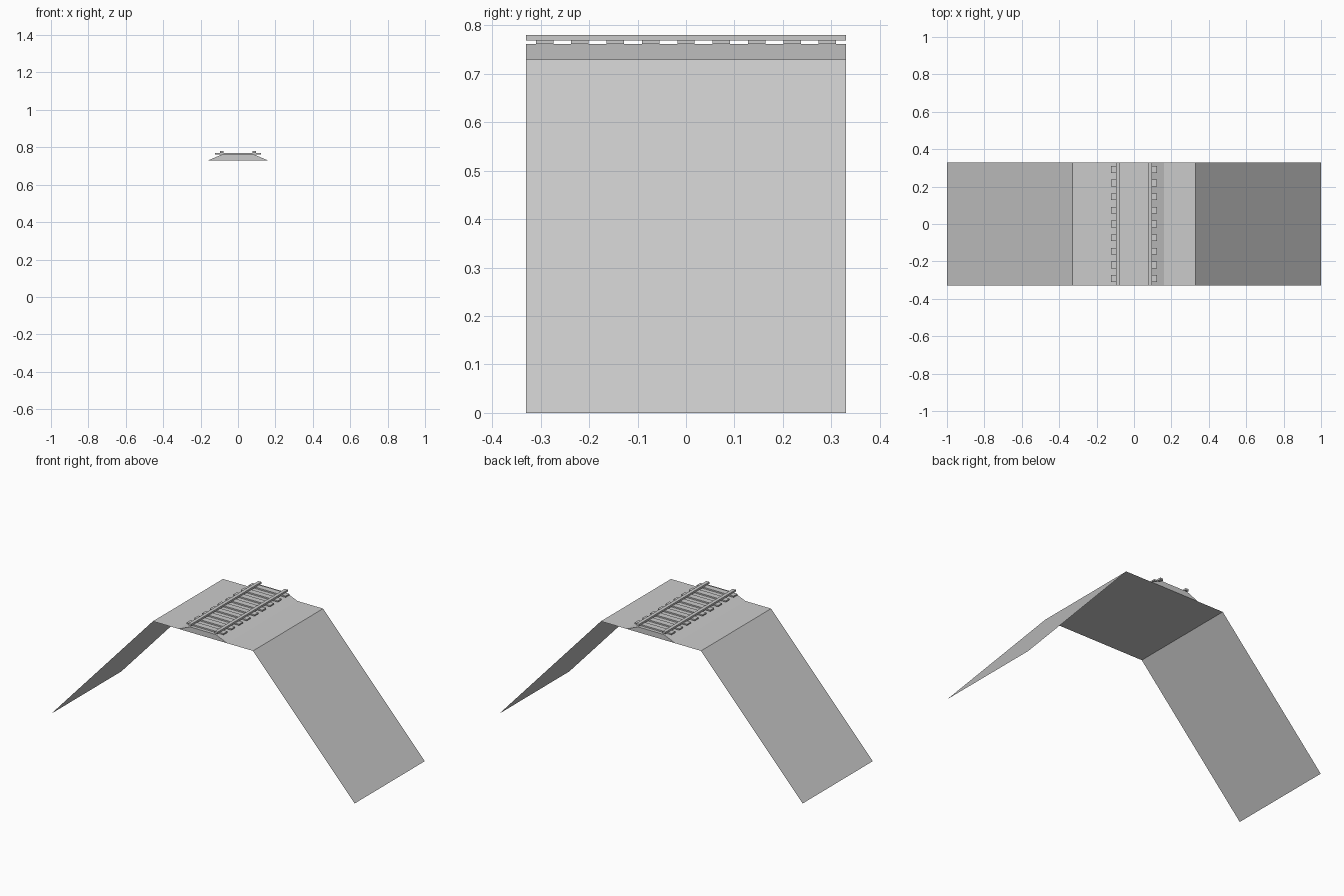
import bpy

if "Cube" in bpy.data.objects:
    bpy.data.objects.remove(bpy.data.objects["Cube"])

HALF_LEN = 0.33      # half length along the track (y)
DECK_Z = 0.73
BED_TOP = 0.762
SLEEPER_TOP = 0.77
RAIL_TOP = 0.78


def make_object(name, verts, faces):
    mesh = bpy.data.meshes.new(name)
    mesh.from_pydata(verts, [], faces)
    mesh.update()
    obj = bpy.data.objects.new(name, mesh)
    bpy.context.collection.objects.link(obj)
    return obj


def extrude_profile(name, profile, caps=False):
    """Sweep an open x-z profile along y; profile runs left to right."""
    n = len(profile)
    verts = [(x, y, z) for y in (-HALF_LEN, HALF_LEN) for x, z in profile]
    faces = [(i, i + 1, n + i + 1, n + i) for i in range(n - 1)]
    if caps:
        faces += [tuple(reversed(range(n))), tuple(range(n, 2 * n))]
    return make_object(name, verts, faces)


def box(name, x0, x1, y0, y1, z0, z1):
    verts = [(x, y, z) for z in (z0, z1)
             for x, y in ((x0, y0), (x1, y0), (x1, y1), (x0, y1))]
    faces = [(3, 2, 1, 0), (4, 5, 6, 7)]
    faces += [(i, (i + 1) % 4, 4 + (i + 1) % 4, 4 + i) for i in range(4)]
    return make_object(name, verts, faces)


# Embankment: single thin sheet with two slopes and a flat deck
extrude_profile("embankment", [(-1, 0), (-0.33, DECK_Z), (0.33, DECK_Z), (1, 0)])

# Gravel bed under the track
extrude_profile("gravel_bed", [(-0.16, DECK_Z), (-0.085, BED_TOP),
                               (0.085, BED_TOP), (0.16, DECK_Z)], caps=True)

# Nine sleepers
for i in range(9):
    y = (i - 4) * 0.073
    box(f"sleeper_{i + 1}", -0.122, 0.122, y - 0.018, y + 0.018, BED_TOP, SLEEPER_TOP)

# Pair of rails
for side, x in (("left", -0.087), ("right", 0.087)):
    box(f"rail_{side}", x - 0.01, x + 0.01, -HALF_LEN, HALF_LEN, SLEEPER_TOP - 0.001, RAIL_TOP)
